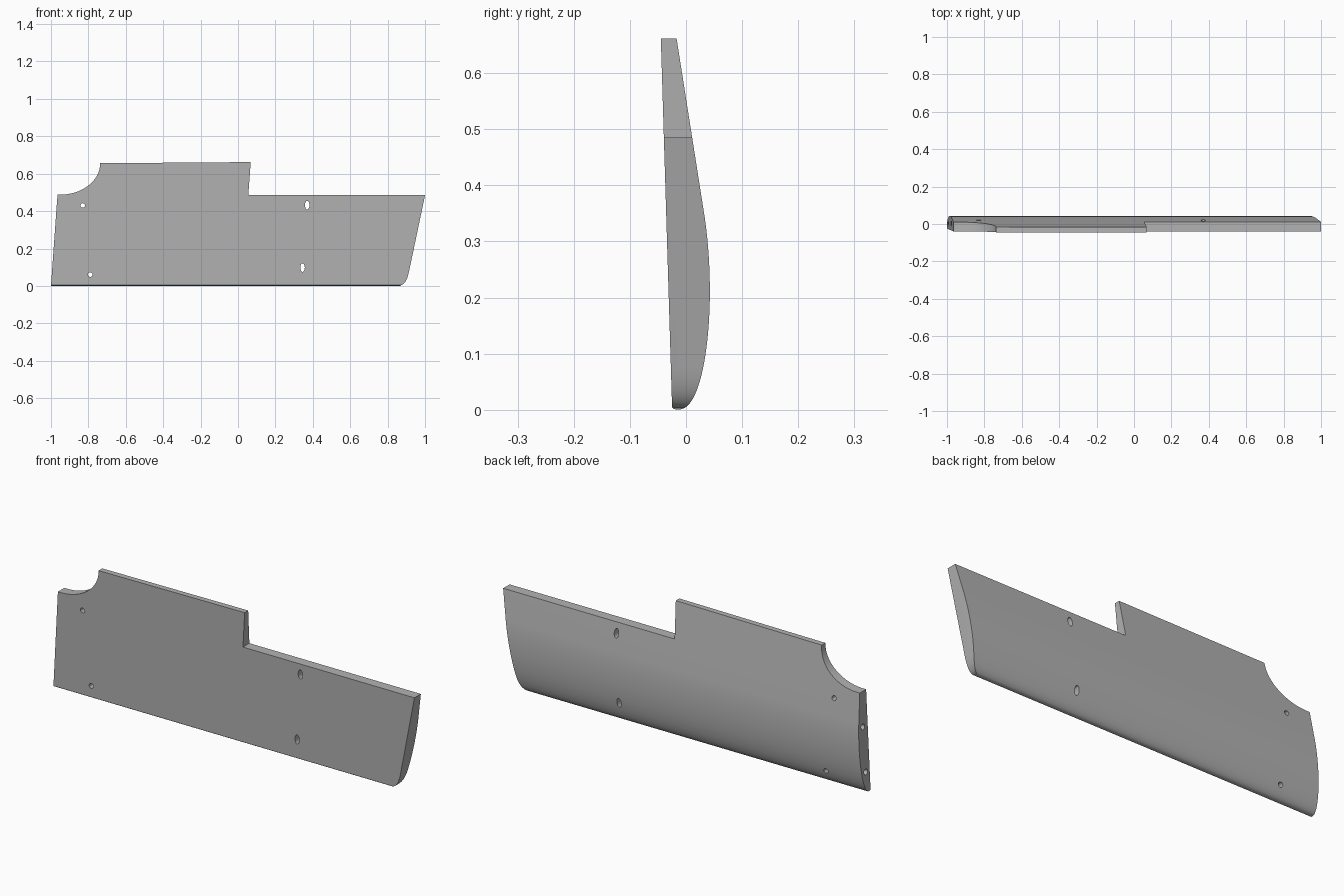
import bpy, bmesh
from math import sin, cos, pi, radians
from mathutils import Vector
from mathutils.geometry import interpolate_bezier

old = bpy.data.objects.get("Cube")
if old:
    bpy.data.objects.remove(old, do_unlink=True)

grey = bpy.data.materials.new("plain grey")
grey.use_nodes = True
colour = (0.45, 0.45, 0.45, 1)
grey.diffuse_color = colour
grey.node_tree.nodes["Principled BSDF"].inputs["Base Color"].default_value = colour


def prism(name, points, axis, start, end):
    """Extrude a 2D outline along x (points are y, z) or y (points are x, z)."""
    bm = bmesh.new()
    place = (lambda p, d: (d, p[0], p[1])) if axis == "x" else (lambda p, d: (p[0], d, p[1]))
    face = bm.faces.new([bm.verts.new(place(p, start)) for p in points])
    moved = bmesh.ops.extrude_face_region(bm, geom=[face])["geom"]
    shift = Vector(place((0, 0), end - start))
    bmesh.ops.translate(bm, vec=shift, verts=[v for v in moved if isinstance(v, bmesh.types.BMVert)])
    bmesh.ops.recalc_face_normals(bm, faces=bm.faces)
    mesh = bpy.data.meshes.new(name)
    bm.to_mesh(mesh)
    bm.free()
    mesh.materials.append(grey)
    obj = bpy.data.objects.new(name, mesh)
    bpy.context.collection.objects.link(obj)
    return obj


def ellipse(cx, cy, rx, ry, first=0, last=360, steps=32):
    angles = [radians(first + (last - first) * i / steps) for i in range(steps + 1)]
    points = [(cx + rx * cos(a), cy + ry * sin(a)) for a in angles]
    return points[:-1] if last - first == 360 else points


def curve(*controls, steps=20):
    return [p[:2] for p in interpolate_bezier(*[Vector((*c, 0)) for c in controls], steps)]


def boolean(target, cutter, operation):
    mod = target.modifiers.new(cutter.name, "BOOLEAN")
    mod.operation, mod.solver, mod.object = operation, "EXACT", cutter
    bpy.context.view_layer.objects.active = target
    bpy.ops.object.modifier_apply(modifier=mod.name)
    bpy.data.objects.remove(cutter, do_unlink=True)


# Panel cross-section: flat front, bulging back, rounded lower edge
belly = (0.0425, 0.21)
section = [(-0.0248, 0.004), (-0.046, 0.7), (-0.0228, 0.7)]
section += curve((0.033, 0.345), (0.039, 0.305), (0.0425, 0.26), belly)
section += curve(belly, (0.0425, 0.11), (0.025, 0.008), (-0.008, 0.001))[1:]
section += [(-0.014, 0), (-0.021, 0.001)]
panel = prism("panel", section, "x", -1.1, 1.1)

# Outline: scooped corner, stepped top, slanted end with a rounded toe
outline = [(-1.002, -0.03), (-1, 0), (-0.965, 0.488)]
outline += ellipse(-0.95, 0.656, 0.213, 0.168, -90, 0)
outline += [(0.068, 0.662), (0.055, 0.485), (1, 0.485)]
outline += curve((0.914, 0.075), (0.904, 0.03), (0.89, 0.008), (0.87, 0.003), steps=12)
outline += [(0.86, -0.03)]
boolean(panel, prism("outline", outline, "y", -0.2, 0.2), "INTERSECT")

# Round holes and upright slots through the panel
for x, z, rx, rz in ((-0.83, 0.43, 0.012, 0.012), (-0.79, 0.06, 0.012, 0.012),
                     (0.37, 0.432, 0.012, 0.023), (0.345, 0.098, 0.012, 0.023)):
    boolean(panel, prism("hole", ellipse(x, z, rx, rz), "y", -0.2, 0.2), "DIFFERENCE")

# Blind holes in the narrow end
for z in (0.1, 0.32):
    boolean(panel, prism("end_hole", ellipse(0.003, z, 0.014, 0.014), "x", -1.1, -0.89), "DIFFERENCE")

bpy.ops.object.select_all(action="DESELECT")
panel.select_set(True)
bpy.context.view_layer.objects.active = panel
bpy.ops.object.shade_smooth_by_angle(angle=radians(30))
